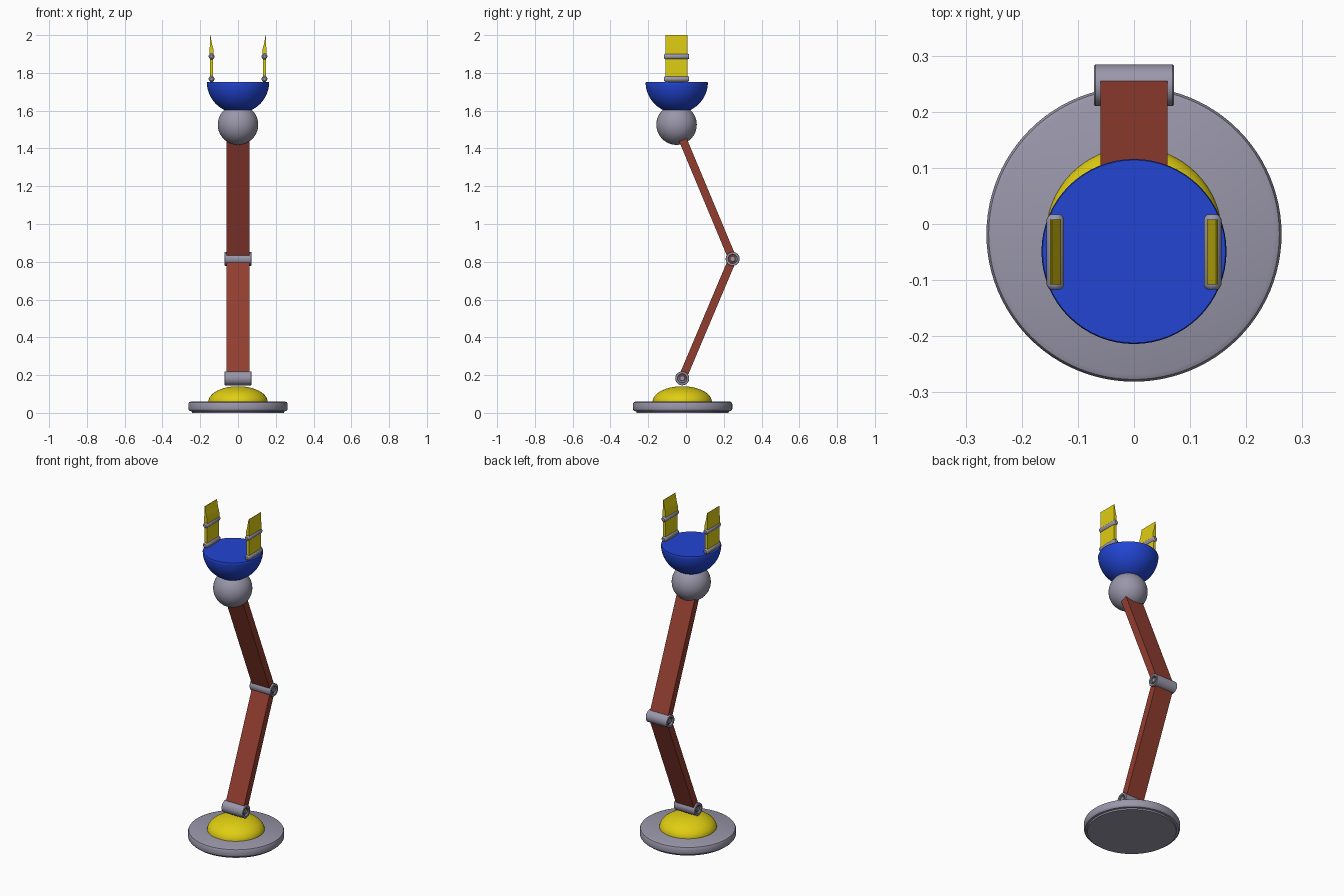
import bpy, bmesh, math
from mathutils import Vector, Matrix

if "Cube" in bpy.data.objects:
    bpy.data.objects.remove(bpy.data.objects["Cube"])


def material(name, rgb):
    m = bpy.data.materials.new(name)
    m.diffuse_color = (*rgb, 1)
    m.use_nodes = True
    m.node_tree.nodes["Principled BSDF"].inputs["Base Color"].default_value = m.diffuse_color
    return m


GREY = material("grey metal", (0.32, 0.31, 0.40))
YELLOW = material("yellow", (0.74, 0.61, 0.006))
BLUE = material("blue", (0.016, 0.06, 0.65))
RED = material("brick red", (0.29, 0.047, 0.03))


def finish(name, bm, mat):
    bmesh.ops.remove_doubles(bm, verts=bm.verts, dist=1e-5)
    bmesh.ops.recalc_face_normals(bm, faces=bm.faces)
    me = bpy.data.meshes.new(name)
    bm.to_mesh(me)
    bm.free()
    me.materials.append(mat)
    ob = bpy.data.objects.new(name, me)
    bpy.context.collection.objects.link(ob)
    bpy.ops.object.select_all(action='DESELECT')
    ob.select_set(True)
    bpy.context.view_layer.objects.active = ob
    bpy.ops.object.shade_smooth_by_angle(angle=math.radians(35))
    return ob


def lathe(name, profile, centre, mat, axis='Z', steps=64):
    """Spin an (r, h) profile about the axis through centre."""
    bm = bmesh.new()
    vs = [bm.verts.new((r, 0, h)) for r, h in profile]
    es = [bm.edges.new(p) for p in zip(vs, vs[1:])]
    bmesh.ops.spin(bm, geom=vs + es, axis=(0, 0, 1), cent=(0, 0, 0),
                   angle=math.tau, steps=steps)
    rot = {'Z': Matrix(), 'X': Matrix.Rotation(math.pi / 2, 4, 'Y'),
           'Y': Matrix.Rotation(math.pi / 2, 4, 'X')}[axis]
    bmesh.ops.transform(bm, matrix=Matrix.Translation(centre) @ rot, verts=bm.verts)
    return finish(name, bm, mat)


def arc(rx, rz, a0, a1, n):
    pts = []
    for i in range(n + 1):
        a = math.radians(a0 + (a1 - a0) * i / n)
        pts.append((max(0, rx * math.cos(a)), rz * math.sin(a)))
    return pts


def prism(name, outline, y0, y1, mat):
    """Extrude an (x, z) outline along y."""
    bm = bmesh.new()
    f = bm.faces.new([bm.verts.new((x, y0, z)) for x, z in outline])
    ext = bmesh.ops.extrude_face_region(bm, geom=[f])['geom']
    bmesh.ops.translate(bm, vec=(0, y1 - y0, 0),
                        verts=[v for v in ext if isinstance(v, bmesh.types.BMVert)])
    return finish(name, bm, mat)


def arm(name, a, b, width, thick):
    a, b = Vector(a), Vector(b)
    bm = bmesh.new()
    bmesh.ops.create_cube(bm, size=1)
    d = b - a
    tilt = Matrix.Rotation(-math.atan2(d.y, d.z), 4, 'X')
    bmesh.ops.transform(bm, verts=bm.verts, matrix=Matrix.Translation((a + b) / 2) @ tilt
                        @ Matrix.Diagonal((width, thick, d.length, 1)))
    return finish(name, bm, RED)


# base plate with rounded rim, and turntable dome
lathe("base_plate", [(0, 0), (0.243, 0), (0.245, 0.008), (0.256, 0.010), (0.262, 0.017),
                     (0.263, 0.022), (0.263, 0.048), (0.259, 0.056), (0.250, 0.060),
                     (0, 0.060)], (0, -0.018, 0), GREY, steps=96)
lathe("turntable_dome", arc(0.157, 0.083, 0, 90, 20), (0, -0.02, 0.058), YELLOW)

# hinges with recessed ends
ANKLE = Vector((0, -0.02, 0.183))
ELBOW = Vector((0, 0.247, 0.815))
WRIST = Vector((0, -0.050, 1.526))
half = [(0, 0.068), (0.013, 0.068), (0.015, 0.066), (0.015, 0.058), (0.023, 0.058),
        (0.023, 0.069), (0.025, 0.071), (0.035, 0.071), (0.037, 0.069)]
hinge = half + [(r, -h) for r, h in reversed(half)]
lathe("lower_hinge", hinge, ANKLE, GREY, 'X', 48)
lathe("elbow_hinge", hinge, ELBOW, GREY, 'X', 48)

# arms
arm("lower_arm", ANKLE, ELBOW, 0.12, 0.043)
arm("upper_arm", ELBOW, WRIST + (ELBOW - WRIST).normalized() * 0.05, 0.12, 0.043)

# wrist ball and bowl shaped hand
lathe("wrist_ball", arc(0.107, 0.107, -90, 90, 40), WRIST, GREY)
lathe("hand_bowl", arc(0.165, 0.165, -90, -2, 28) + [(0.163, 0), (0, 0)],
      (0, -0.049, 1.752), BLUE)

# gripper fingers, each with two hinge pins and a wedge tip
pin = [(0, 0.067), (0.009, 0.067), (0.013, 0.064), (0.0155, 0.059),
       (0.0155, -0.059), (0.013, -0.064), (0.009, -0.067), (0, -0.067)]
for side, s in (("left", -1), ("right", 1)):
    prism(side + "_finger", [(s * x, z) for x, z in
          ((0.132, 1.745), (0.148, 1.745), (0.148, 1.886), (0.132, 1.886))],
          -0.108, 0.008, YELLOW)
    prism(side + "_fingertip", [(s * x, z) for x, z in
          ((0.130, 1.886), (0.150, 1.886), (0.150, 1.92), (0.148, 2.0),
           (0.146, 2.0), (0.138, 1.955), (0.130, 1.925))],
          -0.108, 0.008, YELLOW)
    for level, z in (("lower", 1.768), ("upper", 1.887)):
        lathe(f"{side}_finger_{level}_pin", pin, (s * 0.140, -0.050, z), GREY, 'Y', 32)
